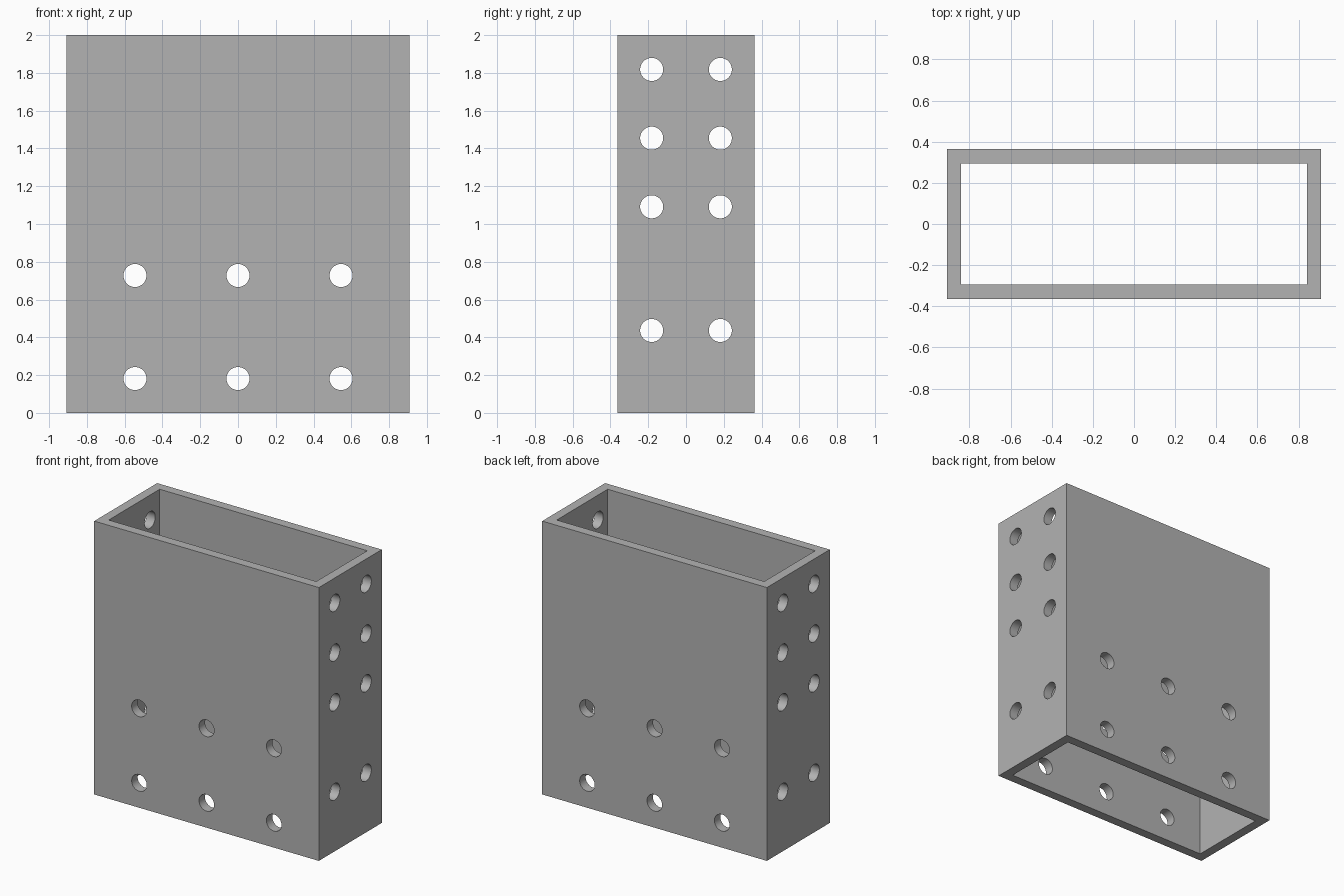
import bpy
import bmesh
from math import pi
from mathutils import Matrix

if "Cube" in bpy.data.objects:
    bpy.data.objects.remove(bpy.data.objects["Cube"])

UNIT = 2 / 5.5
HALF_X, HALF_Y, HEIGHT = 2.5 * UNIT, UNIT, 2.0
WALL, HOLE_R = 0.069, 0.061

grey = bpy.data.materials.new("plain grey")
grey.use_nodes = True
colour = (0.45, 0.45, 0.45, 1)
grey.diffuse_color = colour
grey.node_tree.nodes["Principled BSDF"].inputs["Base Color"].default_value = colour


def add_object(name, bm):
    bmesh.ops.recalc_face_normals(bm, faces=bm.faces)
    mesh = bpy.data.meshes.new(name)
    bm.to_mesh(mesh)
    bm.free()
    mesh.materials.append(grey)
    obj = bpy.data.objects.new(name, mesh)
    bpy.context.collection.objects.link(obj)
    return obj


# Open rectangular sleeve: inner and outer rings at bottom and top
bm = bmesh.new()


def ring(inset, z):
    x, y = HALF_X - inset, HALF_Y - inset
    return [bm.verts.new((sx * x, sy * y, z))
            for sx, sy in ((-1, -1), (1, -1), (1, 1), (-1, 1))]


loops = [ring(0, 0), ring(0, HEIGHT), ring(WALL, HEIGHT), ring(WALL, 0)]
for a, b in zip(loops, loops[1:] + loops[:1]):
    for i in range(4):
        j = (i + 1) % 4
        bm.faces.new((a[i], a[j], b[j], b[i]))
sleeve = add_object("sleeve", bm)

# Drills running straight through opposite walls
bm = bmesh.new()


def drill(location, axis):
    bmesh.ops.create_cone(
        bm, cap_ends=True, segments=48, radius1=HOLE_R, radius2=HOLE_R, depth=3,
        matrix=Matrix.Translation(location) @ Matrix.Rotation(pi / 2, 4, axis))


for z in (0.5, 2):
    for x in (-1.5, 0, 1.5):
        drill((x * UNIT, 0, z * UNIT), 'X')
for z in (1.2, 3, 4, 5):
    for y in (-0.5, 0.5):
        drill((0, y * UNIT, z * UNIT), 'Y')
drills = add_object("hole_drills", bm)
drills.hide_render = True

# Cut the holes, then drop the drills
cut = sleeve.modifiers.new("holes", 'BOOLEAN')
cut.operation = 'DIFFERENCE'
cut.solver = 'EXACT'
cut.object = drills
bpy.ops.object.select_all(action='DESELECT')
bpy.context.view_layer.objects.active = sleeve
sleeve.select_set(True)
bpy.ops.object.modifier_apply(modifier=cut.name)
bpy.data.objects.remove(drills)
bpy.ops.object.shade_smooth_by_angle(angle=pi / 6)
